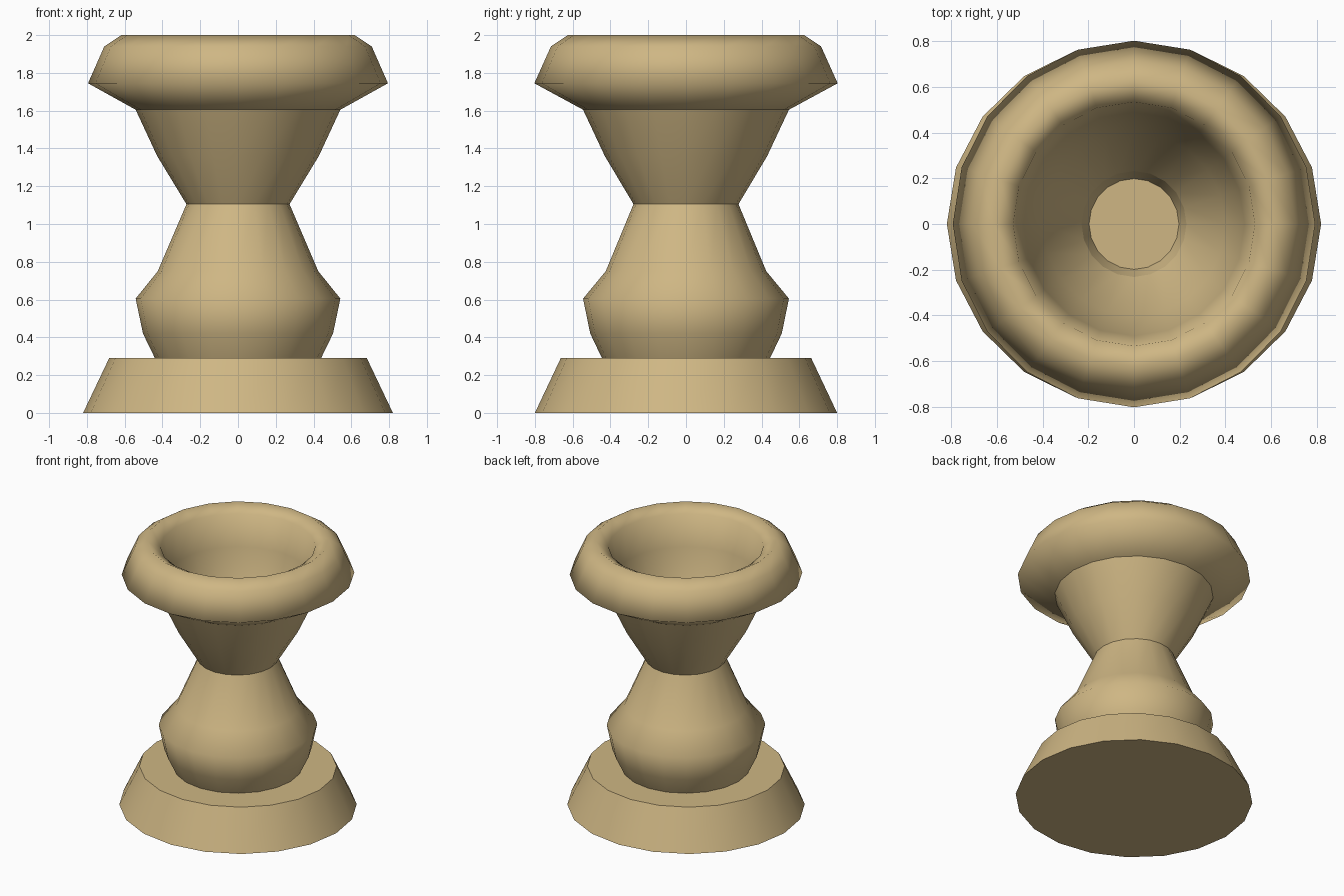
import bpy
import bmesh
import math

if "Cube" in bpy.data.objects:
    bpy.data.objects.remove(bpy.data.objects["Cube"])

SIDES = 20


def material(name, colour):
    mat = bpy.data.materials.new(name)
    mat.diffuse_color = colour
    mat.use_nodes = True
    mat.node_tree.nodes["Principled BSDF"].inputs["Base Color"].default_value = mat.diffuse_color
    return mat


TAN = material("tan_clay", (0.62, 0.47, 0.23, 1.0))


def turned(name, profile, cap_start=False, cap_end=False, sharp=None):
    """Turn (x radius, y radius, z) rings into a smooth 20-sided part."""
    bm = bmesh.new()
    rings = []
    for rx, ry, z in profile:
        ring = []
        for i in range(SIDES):
            a = math.tau * i / SIDES
            ring.append(bm.verts.new((rx * math.cos(a), ry * math.sin(a), z)))
        rings.append(ring)
    for lo, hi in zip(rings, rings[1:]):
        for i in range(SIDES):
            j = (i + 1) % SIDES
            bm.faces.new((lo[i], lo[j], hi[j], hi[i]))
    if cap_start:
        bm.faces.new(rings[0][::-1])
    if cap_end:
        bm.faces.new(rings[-1])
    for f in bm.faces:
        f.smooth = True
    mesh = bpy.data.meshes.new(name)
    bm.to_mesh(mesh)
    bm.free()
    if sharp:
        mesh.set_sharp_from_angle(angle=math.radians(sharp))
    mesh.materials.append(TAN)
    obj = bpy.data.objects.new(name, mesh)
    bpy.context.collection.objects.link(obj)
    return obj


# Flared foot, slightly oval
turned("base", [(0.82, 0.80, 0.0), (0.682, 0.663, 0.29)],
       cap_start=True, cap_end=True, sharp=50)

# Bulbous lower stem
turned("lower_stem", [(0.44, 0.445, 0.29), (0.503, 0.507, 0.42),
                      (0.542, 0.545, 0.605), (0.425, 0.425, 0.75),
                      (0.273, 0.278, 1.105)])

# Funnel-shaped upper stem
turned("upper_stem", [(0.273, 0.278, 1.105), (0.428, 0.43, 1.36),
                      (0.542, 0.545, 1.605)])

# Rounded rim running smoothly down into the bowl
turned("rim_and_bowl", [(0.542, 0.545, 1.605), (0.794, 0.803, 1.745),
                        (0.708, 0.715, 1.94), (0.617, 0.625, 2.0),
                        (0.53, 0.535, 1.95), (0.485, 0.49, 1.72),
                        (0.40, 0.405, 1.41), (0.23, 0.232, 1.14)])

# Small well at the bottom of the bowl
turned("bowl_well", [(0.23, 0.232, 1.14), (0.197, 0.199, 1.05)],
       cap_end=True, sharp=50)
